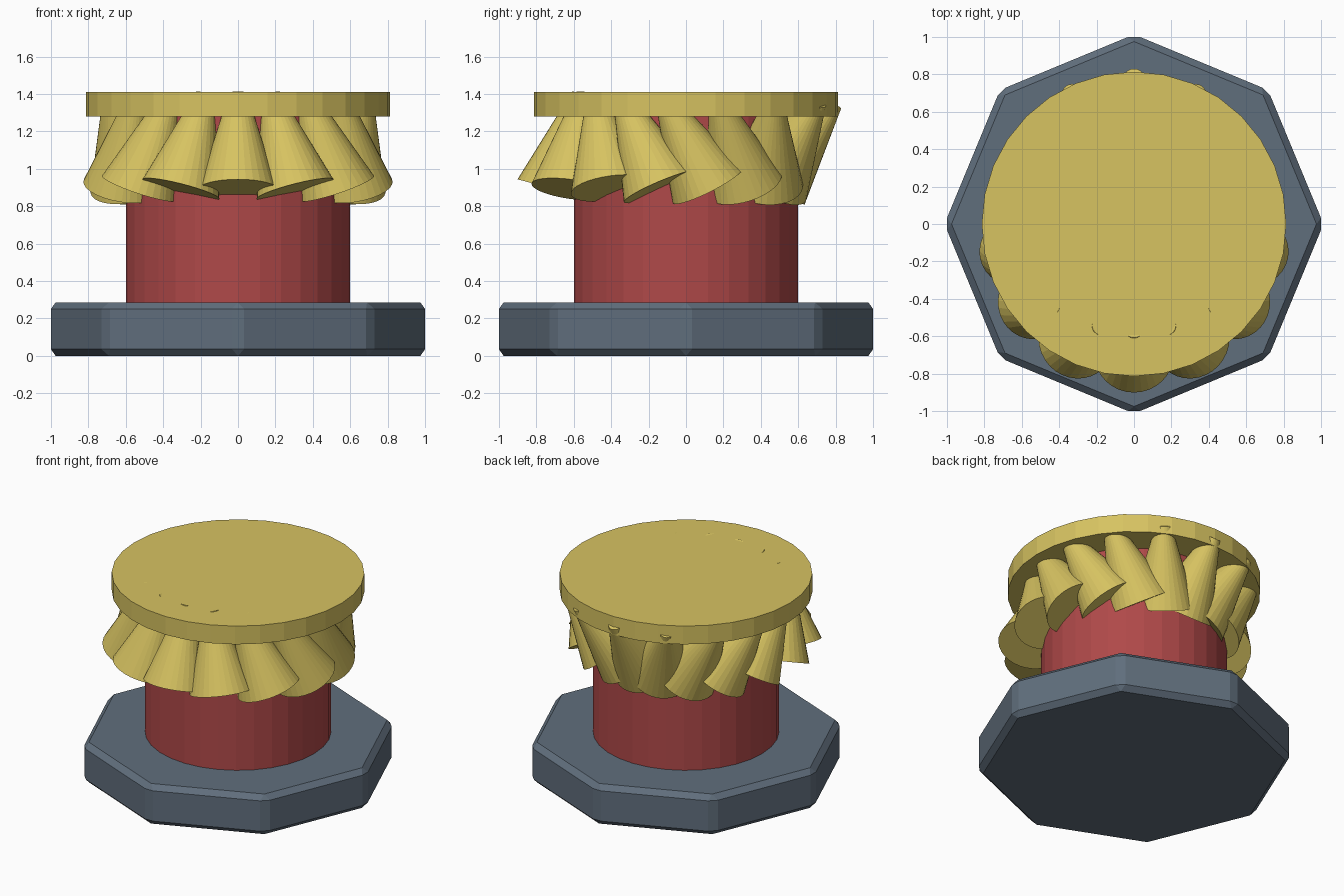
import bpy, math
from mathutils import Euler

if "Cube" in bpy.data.objects:
    bpy.data.objects.remove(bpy.data.objects["Cube"])


def material(name, rgb):
    m = bpy.data.materials.new(name)
    m.diffuse_color = (*rgb, 1)
    m.use_nodes = True
    m.node_tree.nodes["Principled BSDF"].inputs["Base Color"].default_value = m.diffuse_color
    return m


SLATE = material("slate", (0.117, 0.156, 0.202))
RED = material("red", (0.43, 0.066, 0.066))
GOLD = material("gold", (0.68, 0.546, 0.12))


def cylinder(name, sides, r_low, r_top, z0, z1, mat):
    bpy.ops.mesh.primitive_cone_add(vertices=sides, radius1=r_low, radius2=r_top,
                                    depth=z1 - z0, location=(0, 0, (z0 + z1) / 2))
    ob = bpy.context.object
    ob.name = name
    ob.data.materials.append(mat)
    return ob


# Octagonal base with chamfered edges
base = cylinder("base", 8, 1.0134, 1.0134, 0, 0.285, SLATE)
bevel = base.modifiers.new("chamfer", "BEVEL")
bevel.width = 0.035
bevel.segments = 1

# Column and the cap on top of it
cylinder("column", 32, 0.6, 0.6, 0.28, 1.30, RED)
cylinder("cap", 32, 0.814, 0.814, 1.28, 1.41, GOLD)

# Ring of flared cones under the cap, their lean swinging around the ring
COUNT, RING, LEAN, SPREAD = 16, 0.628, 0.46, 0.2
for i in range(COUNT):
    a = math.tau * i / COUNT
    cone = cylinder(f"flared_cone_{i + 1}", 32, 0.212, 0.05, 0, 0.53, GOLD)
    cone.location = (RING * math.cos(a), RING * math.sin(a), 1.145)
    cone.rotation_euler = Euler((LEAN * math.cos(a), LEAN * math.sin(a) + SPREAD, a))
